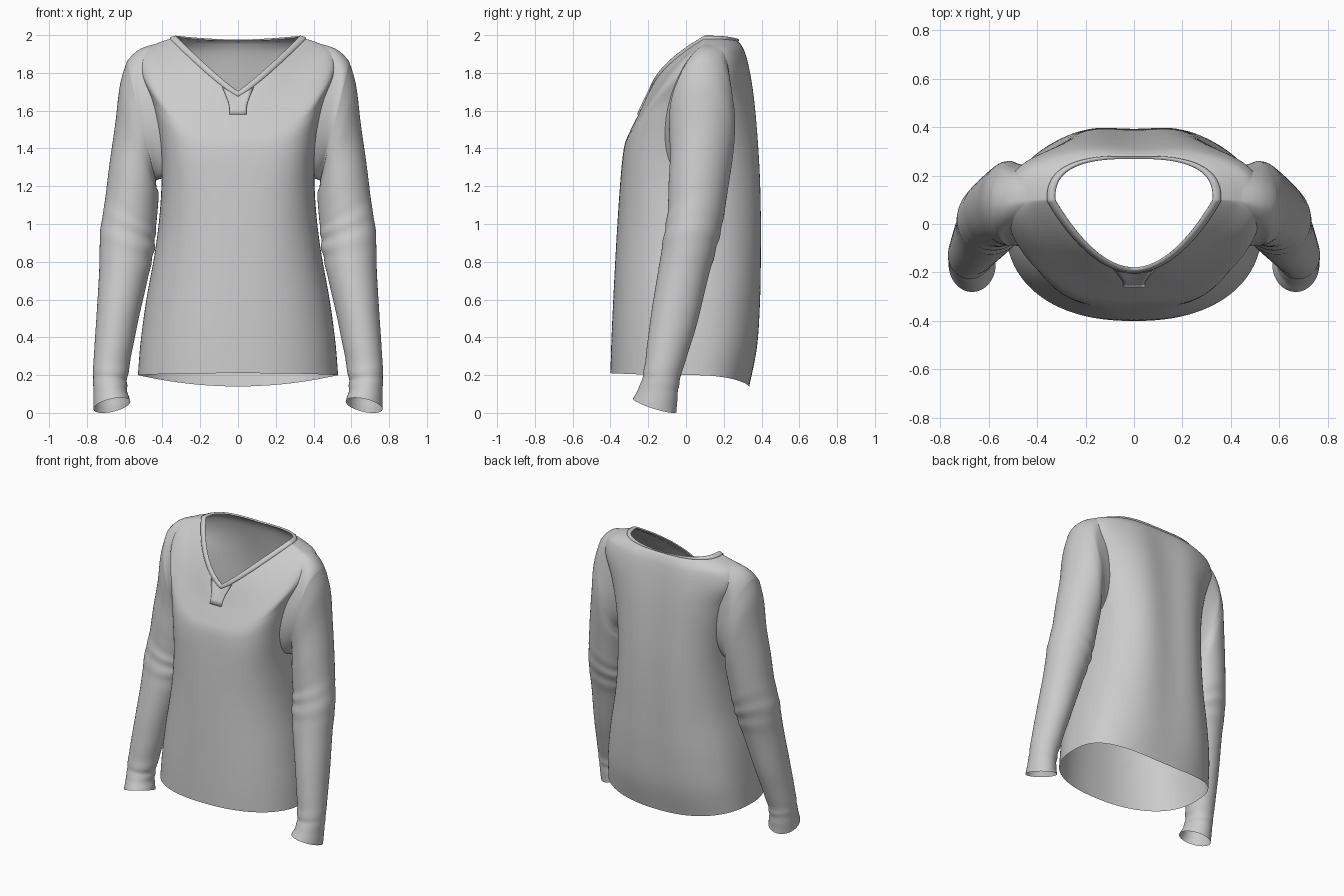
import bpy, bmesh, math
from mathutils import Vector
from mathutils.bvhtree import BVHTree

if "Cube" in bpy.data.objects:
    bpy.data.objects.remove(bpy.data.objects["Cube"])


def spline(keys, t):
    """Smooth interpolation through rows of key values."""
    n = len(keys) - 1
    i = min(int(t), n - 1)
    f = t - i
    a, b, c, d = (keys[max(0, min(n, i + k))] for k in (-1, 0, 1, 2))
    return [q + 0.5 * f * (r - p + f * (2 * p - 5 * q + 4 * r - s + f * (3 * (q - r) + s - p)))
            for p, q, r, s in zip(a, b, c, d)]


def loft(name, rows, closed=True, skip=None, mirror=False):
    """Skin a grid of points; skip(row, col) leaves a face out."""
    bm = bmesh.new()
    vs = [[bm.verts.new(p) for p in r] for r in rows]
    n = len(rows[0])
    for j in range(len(rows) - 1):
        for i in range(n if closed else n - 1):
            if skip and skip(j, i):
                continue
            k = (i + 1) % n
            bm.faces.new((vs[j][i], vs[j][k], vs[j + 1][k], vs[j + 1][i]))
    loose = [v for v in bm.verts if not v.link_faces]
    bmesh.ops.delete(bm, geom=loose, context='VERTS')
    me = bpy.data.meshes.new(name)
    bm.to_mesh(me)
    bm.free()
    for p in me.polygons:
        p.use_smooth = True
    ob = bpy.data.objects.new(name, me)
    bpy.context.collection.objects.link(ob)
    if mirror:
        ob.modifiers.new("mirror", 'MIRROR')
    return ob


# Torso stations: half width, side y, front y, back y, front z, side z, back z, neckline weight
BODY = [
    (.53, .00, -.400, .335, .21, .20, .14, 0),
    (.515, .00, -.395, .378, .38, .38, .35, 0),
    (.485, .00, -.385, .395, .60, .60, .60, 0),
    (.44, .00, -.372, .400, .85, .85, .85, 0),
    (.415, .02, -.360, .400, 1.05, 1.05, 1.05, 0),
    (.405, .04, -.348, .395, 1.22, 1.25, 1.25, 0),
    (.42, .06, -.336, .382, 1.35, 1.45, 1.45, 0),
    (.465, .08, -.322, .362, 1.43, 1.66, 1.65, .05),
    (.525, .09, -.297, .338, 1.49, 1.82, 1.80, .2),
    (.505, .095, -.262, .315, 1.56, 1.915, 1.90, .45),
    (.42, .10, -.225, .292, 1.63, 1.96, 1.95, .8),
    (.325, .10, -.180, .270, 1.70, 1.99, 1.972, 1),
]
TOP = len(BODY) - 1


def body(th, t):
    a, yc, yf, yb, zf, zs, zb, w = spline(BODY, t)
    c, s = math.cos(th), math.sin(th)
    # the chest is squarer than the hem and neckline
    p = .88 - .24 * math.exp(-((t - 5.8) / 2) ** 2) if s < 0 else .74
    ca, sa = abs(c) ** p, abs(s) ** p
    x = math.copysign(a * ca, c)
    if s < 0:    # front, turning into a V at the neck
        y = (1 - w) * (yc + (yf - yc) * sa) + w * (yf + (yc - yf) * ca ** 1.95)
        z = zf + (zs - zf) * ca ** (1.08 + 1.7 * (1 - w))
    else:        # back, with soft vertical folds
        y = yc + (yb - yc) * sa
        z = zb + (zs - zb) * ca ** 2
        y -= .01 * s * s * math.cos(14 * x) * math.sin(math.pi * t / TOP)
    return Vector((x, y, z))


def body_out(th, t, off):
    e = .01
    du = body(th + e, t) - body(th - e, t)
    dv = body(th, min(TOP, t + e)) - body(th, t - e)
    return body(th, t) + du.cross(dv).normalized() * off


# Armhole as an oval in the torso's angle/height coordinates
TC, RT, FRONT, BACK = 7.35, 2.4, .33, .48


def hole(al):
    ca = math.cos(al)
    return body(ca * (BACK if ca > 0 else FRONT), TC + RT * math.sin(al))


def in_hole(th, t):
    if math.cos(th) < 0:
        th = math.pi - th
    th = math.atan2(math.sin(th), math.cos(th))
    return (th / (BACK if th > 0 else FRONT)) ** 2 + ((t - TC) / RT) ** 2 < .97


# Torso with the armholes left open
N, M = 160, 132
ang = [2 * math.pi * i / N for i in range(N)]
ts = [TOP * j / M for j in range(M + 1)]
torso = loft("torso", [[body(a, t) for a in ang] for t in ts],
             skip=lambda j, i: all(in_hole(2 * math.pi * k / N, ts[m])
                                   for k in (i, i + 1) for m in (j, j + 1)))

# Neckband, a raised strip along the neckline
loft("neckband", [[body_out(a, t, o) for a in ang] for t, o in
                  ((10.57, -.001), (10.6, .008), (10.8, .010), (10.96, .008), (11, -.002))])

# Placket tab under the V, laid onto the torso
bm = bmesh.new()
bm.from_mesh(torso.data)
tree = BVHTree.FromBMesh(bm)
bm.free()


def on_front(x, z, off):
    hit = tree.ray_cast(Vector((x, -1, z)), Vector((0, 1, 0)))[0]
    return Vector((x, (hit.y if hit and hit.y < 0 else -.18) - off, z))


tab = []
for z, h, o, rise in ((1.58, .045, 0, 0), (1.581, .045, .009, 0), (1.61, .045, .009, 0),
                      (1.635, .05, .009, .1), (1.655, .064, .009, .35), (1.675, .085, .008, .6)):
    row = []
    for u in (-1, -.98, -.66, -.33, 0, .33, .66, .98, 1):
        x = u * h
        row.append(on_front(x, z + abs(x) * rise, 0 if abs(u) == 1 else o))
    tab.append(row)
loft("neck_tab", tab, closed=False)

# Sleeve rings: outer x z, inner x z, centre y, half depth, front lift
ARM = [
    (.588, 1.862, .435, 1.225, .085, .175, 0),
    (.625, 1.735, .43, 1.19, .085, .172, 0),
    (.650, 1.53, .42, 1.16, .080, .165, 0),
    (.680, 1.32, .425, 1.08, .065, .157, .01),
    (.705, 1.12, .435, .97, .050, .147, .02),
    (.730, .95, .445, .86, .022, .14, .03),
    (.735, .75, .475, .72, -.015, .13, .03),
    (.750, .50, .530, .48, -.065, .12, .03),
    (.766, .25, .578, .23, -.120, .097, .03),
    (.766, .14, .588, .13, -.140, .097, .03),
    (.765, .02, .570, .06, -.165, .115, .035),
]


def arm(al, t):
    xo, zo, xi, zi, yc, ry, lift = spline(ARM, t)
    s, c = math.sin(al), math.cos(al)
    # cloth creases gather at the elbow and the cuff
    k = .022 * math.exp(-((t - 4.8) / .8) ** 2) + .02 * math.exp(-((t - 8.6) / .9) ** 2)
    f = 1 + k * math.sin(8 * t + 2.5 * c) * (1 - .6 * s)
    return Vector(((xo + xi) / 2 + f * s * (xo - xi) / 2, yc + f * c * ry,
                   (zo + zi) / 2 + s * (zo - zi) / 2 - c * lift))


als = [2 * math.pi * i / 64 for i in range(64)]
rows = [[hole(a) for a in als]]
for f in (.2, .4, .6, .8):     # rounded sleeve cap between armhole and first ring
    b = math.sin(math.pi * f)
    rows.append([hole(a).lerp(arm(a, 0), f) + Vector((.01 * b, 0, .016 * b * max(0, math.sin(a))))
                 for a in als])
rows += [[arm(a, (len(ARM) - 1) * j / 90) for a in als] for j in range(91)]
loft("sleeves", rows, mirror=True)
